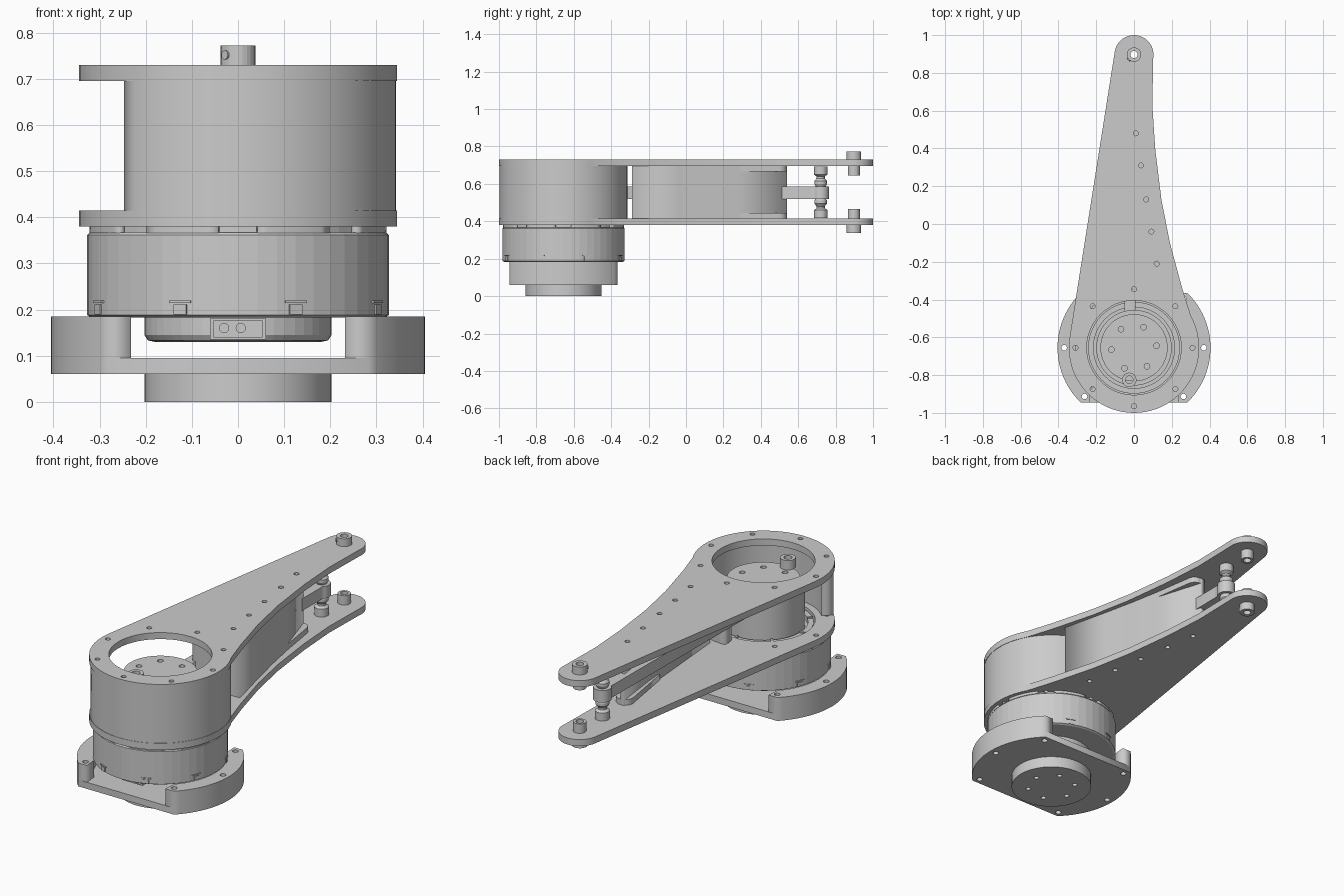
import bpy, bmesh
from math import sin, cos, radians, pi, hypot, atan2, degrees

if "Cube" in bpy.data.objects:
    bpy.data.objects.remove(bpy.data.objects["Cube"])

CY = -0.655          # motor axis, y
TIP = (0, 0.897)     # knee axis
CRANK = (-0.025, -0.825)
ROD_END = (-0.01, 0.72)


def arc(c, r, a0, a1, n):
    return [(c[0] + r * cos(radians(a0 + (a1 - a0) * i / n)),
             c[1] + r * sin(radians(a0 + (a1 - a0) * i / n))) for i in range(n + 1)]


def circle(c, r, n=48):
    return arc(c, r, 0, 360, n)[:-1]


def ring_points(r, n, start=0):
    return [(r * cos(radians(start) + 2 * pi * i / n),
             CY + r * sin(radians(start) + 2 * pi * i / n)) for i in range(n)]


def slab(name, outlines, z0, z1):
    """Filled 2D outlines (later ones inside cut holes), extruded from z0 to z1."""
    cu = bpy.data.curves.new(name, 'CURVE')
    cu.dimensions = '2D'
    cu.fill_mode = 'BOTH'
    cu.extrude = (z1 - z0) / 2
    for pts in outlines:
        s = cu.splines.new('POLY')
        s.points.add(len(pts) - 1)
        for p, (x, y) in zip(s.points, pts):
            p.co = (x, y, 0, 1)
        s.use_cyclic_u = True
    ob = bpy.data.objects.new(name, cu)
    bpy.context.collection.objects.link(ob)
    bpy.ops.object.select_all(action='DESELECT')
    bpy.context.view_layer.objects.active = ob
    ob.select_set(True)
    bpy.ops.object.convert(target='MESH')
    ob = bpy.context.object
    ob.location.z = (z0 + z1) / 2
    return ob


def lathe(name, profile, c, n=32, closed=False):
    """Revolve (r, z) points about a vertical axis at c."""
    bm = bmesh.new()
    rings = [[bm.verts.new((c[0] + r * cos(2 * pi * i / n), c[1] + r * sin(2 * pi * i / n), z))
              for i in range(n)] for r, z in profile]
    pairs = list(zip(rings, rings[1:])) + ([(rings[-1], rings[0])] if closed else [])
    for a, b in pairs:
        for i in range(n):
            j = (i + 1) % n
            bm.faces.new((a[i], a[j], b[j], b[i]))
    if not closed:
        bm.faces.new(rings[0][::-1])
        bm.faces.new(rings[-1])
    bmesh.ops.recalc_face_normals(bm, faces=bm.faces)
    me = bpy.data.meshes.new(name)
    bm.to_mesh(me)
    bm.free()
    ob = bpy.data.objects.new(name, me)
    bpy.context.collection.objects.link(ob)
    return ob


def box(name, c, size, rot=0):
    bpy.ops.mesh.primitive_cube_add(size=1, location=c, rotation=(0, 0, rot))
    ob = bpy.context.object
    ob.name = name
    ob.scale = size
    return ob


AX = (0, CY)

# base flange with bolt holes
slab('base_flange', [circle(AX, 0.203)] + [circle(p, 0.013, 12) for p in ring_points(0.12, 6, 10)], 0, 0.06)

# bracket: floor plate clipped flat at front and back, two side walls with bolt bosses
a = degrees(atan2(0.29, 0.283))
bolts = [(sx * 0.262, CY + sy * 0.258) for sx in (1, -1) for sy in (1, -1)] + [(0.37, CY), (-0.37, CY)]
holes = [circle(p, 0.015, 12) for p in bolts]
slab('bracket_floor', [arc(AX, 0.405, -a, a, 24) + arc(AX, 0.405, 180 - a, 180 + a, 24)] + holes, 0.06, 0.095)
for side, mid in (('right', 0), ('left', 180)):
    s = 1 if mid == 0 else -1
    inner = arc(AX, 0.325, mid + 43, mid - 43, 20)
    wall = arc(AX, 0.405, mid - a, mid + a, 24) + [(s * 0.232, CY + s * 0.29)] + inner + [(s * 0.232, CY - s * 0.29)]
    slab('bracket_wall_' + side, [wall] + [h for h, p in zip(holes, bolts) if p[0] * s > 0], 0.095, 0.185)

# motor: rounded rear cap, connector, body, crown pads, lower clips
lathe('motor_rear_cap', [(0.18, 0.13), (0.195, 0.133), (0.203, 0.145), (0.203, 0.187)], AX, 48)
box('connector_block', (0, -0.855, 0.158), (0.12, 0.06, 0.046))
for x, w in ((-0.057, 0.008), (0.057, 0.008)):
    box('connector_side', (x, -0.888, 0.158), (w, 0.012, 0.046))
for z in (0.138, 0.178):
    box('connector_rim', (0, -0.888, z), (0.106, 0.012, 0.006))
for x in (-0.03, 0.006):
    bpy.ops.mesh.primitive_cylinder_add(vertices=16, radius=0.011, depth=0.014,
                                        location=(x, -0.888, 0.16), rotation=(pi / 2, 0, 0))
    bpy.context.object.name = 'connector_socket'
lathe('motor_body', [(0.318, 0.183), (0.327, 0.188), (0.327, 0.362), (0.322, 0.367), (0.31, 0.367), (0.31, 0.38)], AX, 48)
for i in range(8):
    t = 45 * i + 22.5
    slab('motor_crown_pad', [arc(AX, 0.325, t - 15, t + 15, 8) + arc(AX, 0.305, t + 15, t - 15, 8)], 0.366, 0.381)
    r = radians(t)
    for dz, w in ((0.2, 0.03), (0.217, 0.05)):
        box('motor_clip', (0.322 * cos(r), CY + 0.322 * sin(r), dz),
            (0.016, w, 0.022 if w < 0.04 else 0.005), r)
lathe('rotor_ring', [(0.215, 0.37), (0.243, 0.37), (0.243, 0.405), (0.215, 0.405)], AX, 48, True)
for i in range(8):
    r = pi / 4 * i
    box('rotor_key', (0.229 * cos(r), CY + 0.229 * sin(r), 0.406), (0.028, 0.012, 0.012), r)

# output crank drum with bolt holes and its pin
slab('crank_drum', [circle(AX, 0.2)], 0.38, 0.60)
slab('crank_cap', [circle(AX, 0.178)] + [circle(p, 0.015, 12) for p in ring_points(0.12, 6, 5)], 0.60, 0.64)
lathe('crank_pin', [(0.02, 0.64), (0.038, 0.64), (0.038, 0.69), (0.02, 0.69)], CRANK, 24, True)

# thigh plates: big round end, small round knee end, concave right edge
edge = [(0.255, -0.34), (0.19, -0.1), (0.145, 0.13), (0.112, 0.4), (0.097, 0.63)]
outline = edge + arc(TIP, 0.103, -8, 171, 20) + arc(AX, 0.345, 171, 389, 40)
spacer_bolts = [(0.12, -0.21), (0.092, -0.04), (0.065, 0.13), (0.037, 0.31), (0.01, 0.48)]
plate_holes = [circle(AX, 0.25)] + [circle(p, 0.013, 12) for p in ring_points(0.31, 8) + spacer_bolts]
plate_holes.append(circle(TIP, 0.02, 16))
for name, z in (('thigh_plate_lower', 0.38), ('thigh_plate_upper', 0.695)):
    slab(name, [outline] + plate_holes, z, z + 0.035)

# curved housing wall, open at the back left
slab('housing_wall', [arc(AX, 0.343, -136, 92, 40) + arc(AX, 0.285, 92, -136, 40)], 0.415, 0.695)

# spacer between the plates: solid web, slanted end, thin rounded flanges
end = arc((0.012, 0.495), 0.045, 0, 180, 10)
slab('spacer_web', [[(0.06, -0.29), (0.215, -0.29), (0.155, -0.04), (0.118, 0.13), (0.088, 0.29),
                     (0.01, 0.54), (-0.015, 0.54), (0.015, 0.29)]], 0.415, 0.695)
for z in (0.415, 0.665):
    slab('spacer_flange', [[(0.015, 0.2), (0.1, 0.2), (0.088, 0.29)] + end], z, z + 0.03)

# push rod from crank to knee lever
bar = [(0.003, CRANK[1]), (0.02, 0.66)] + arc(ROD_END, 0.045, -50, 230, 20) + [(-0.04, 0.66), (-0.053, CRANK[1])]
slab('push_rod', [bar], 0.52, 0.585)

# rod end pin with necked collars, mirrored about mid height
half = [(0.026, 0.585), (0.034, 0.6), (0.034, 0.615), (0.022, 0.63), (0.022, 0.64), (0.036, 0.65), (0.036, 0.692)]
lathe('rod_end_pin', [(r, 1.11 - z) for r, z in half[::-1]] + half, ROD_END, 24)

# hollow knee pins through each plate
upper = [(0.019, 0.645), (0.032, 0.645), (0.032, 0.695), (0.038, 0.695), (0.038, 0.772), (0.019, 0.772)]
lathe('knee_pin_upper', upper, TIP, 24, True)
lathe('knee_pin_lower', [(r, 1.11 - z) for r, z in upper], TIP, 24, True)
for z in (0.752, 0.358):
    bpy.ops.mesh.primitive_cylinder_add(vertices=12, radius=0.01, depth=0.006,
                                        location=(-0.027, TIP[1] - 0.027, z), rotation=(pi / 2, 0, -pi / 4))
    bpy.context.object.name = 'knee_set_screw'
